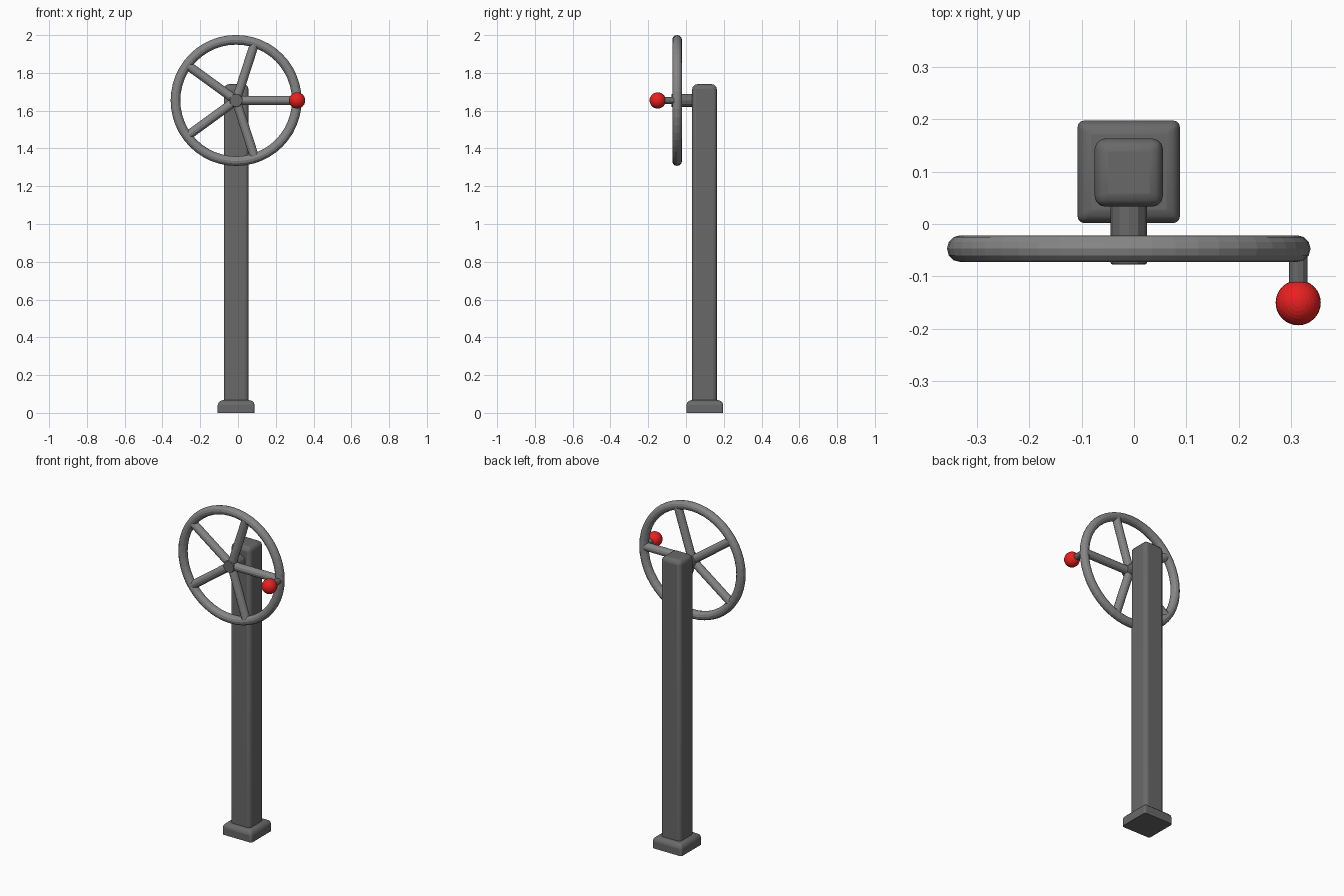
import bpy, math
from mathutils import Vector

if "Cube" in bpy.data.objects:
    bpy.data.objects.remove(bpy.data.objects["Cube"])

CX, WY, WZ = -0.01, -0.047, 1.654   # wheel centre
RIM = 0.321


def material(name, r, g, b):
    m = bpy.data.materials.new(name)
    m.diffuse_color = (r, g, b, 1)
    m.use_nodes = True
    m.node_tree.nodes["Principled BSDF"].inputs["Base Color"].default_value = m.diffuse_color
    return m


DARK = material("dark_grey", 0.14, 0.14, 0.14)
MID = material("mid_grey", 0.24, 0.24, 0.24)
RED = material("red", 0.8, 0.015, 0.015)


def smooth(o, angle=35):
    bpy.ops.object.select_all(action='DESELECT')
    o.select_set(True)
    bpy.context.view_layer.objects.active = o
    bpy.ops.object.shade_smooth_by_angle(angle=math.radians(angle))


def bevelled(name, width, side_bevel, top_bevel, cy, z0, z1):
    """Square block with softened uprights and a rounded top, flat underneath."""
    bpy.ops.mesh.primitive_cube_add(size=1, location=(CX, cy, (z0 + z1) / 2))
    o = bpy.context.object
    o.name = name
    o.scale = (width, width, z1 - z0)
    bpy.ops.object.transform_apply(location=False, rotation=False, scale=True)
    attr = o.data.attributes.new("bevel_weight_edge", 'FLOAT', 'EDGE')
    big = max(side_bevel, top_bevel)
    for e in o.data.edges:
        zs = [o.data.vertices[i].co.z for i in e.vertices]
        if zs[0] * zs[1] < 0:
            attr.data[e.index].value = side_bevel / big
        elif zs[0] > 0:
            attr.data[e.index].value = top_bevel / big
    m = o.modifiers.new("bevel", 'BEVEL')
    m.limit_method = 'WEIGHT'
    m.width = big
    m.segments = 3
    smooth(o)
    o.data.materials.append(DARK)
    return o


def rod(name, a, b, r, sides, mat, bevel=0):
    """Cylinder between two points."""
    a, b = Vector(a), Vector(b)
    bpy.ops.mesh.primitive_cylinder_add(vertices=sides, radius=r, depth=(b - a).length,
                                        location=(a + b) / 2)
    o = bpy.context.object
    o.name = name
    o.rotation_euler = (b - a).to_track_quat('Z', 'Y').to_euler()
    if bevel:
        m = o.modifiers.new("bevel", 'BEVEL')
        m.width = bevel
        m.segments = 2
        m.limit_method = 'ANGLE'
        m.angle_limit = math.radians(60)
    o.data.materials.append(mat)
    return o


# Post and foot
bevelled("base", 0.195, 0.012, 0.026, 0.0995, 0, 0.067)
bevelled("post", 0.13, 0.02, 0.025, 0.098, 0.03, 1.74)

# Wheel rim
bpy.ops.mesh.primitive_torus_add(major_radius=RIM, minor_radius=0.0255, major_segments=48,
                                 minor_segments=12, location=(CX, WY, WZ),
                                 rotation=(math.pi / 2, 0, 0))
rim = bpy.context.object
rim.name = "wheel_rim"
rim.data.materials.append(MID)

# Axle hub and five spokes
rod("hub", (CX, 0.05, WZ), (CX, -0.077, WZ), 0.035, 12, DARK, 0.004)
for i in range(5):
    t = i * math.tau / 5
    end = (CX + RIM * math.cos(t), WY, WZ + RIM * math.sin(t))
    rod(f"spoke_{i + 1}", (CX, WY, WZ), end, 0.024, 12, MID)

# Crank handle with red ball
HX = 0.313
rod("handle_rod", (HX, WY, WZ), (HX, -0.15, WZ), 0.018, 12, DARK)
bpy.ops.mesh.primitive_uv_sphere_add(segments=32, ring_count=16, radius=0.043,
                                     location=(HX, -0.15, WZ))
ball = bpy.context.object
ball.name = "handle_ball"
ball.data.materials.append(RED)
